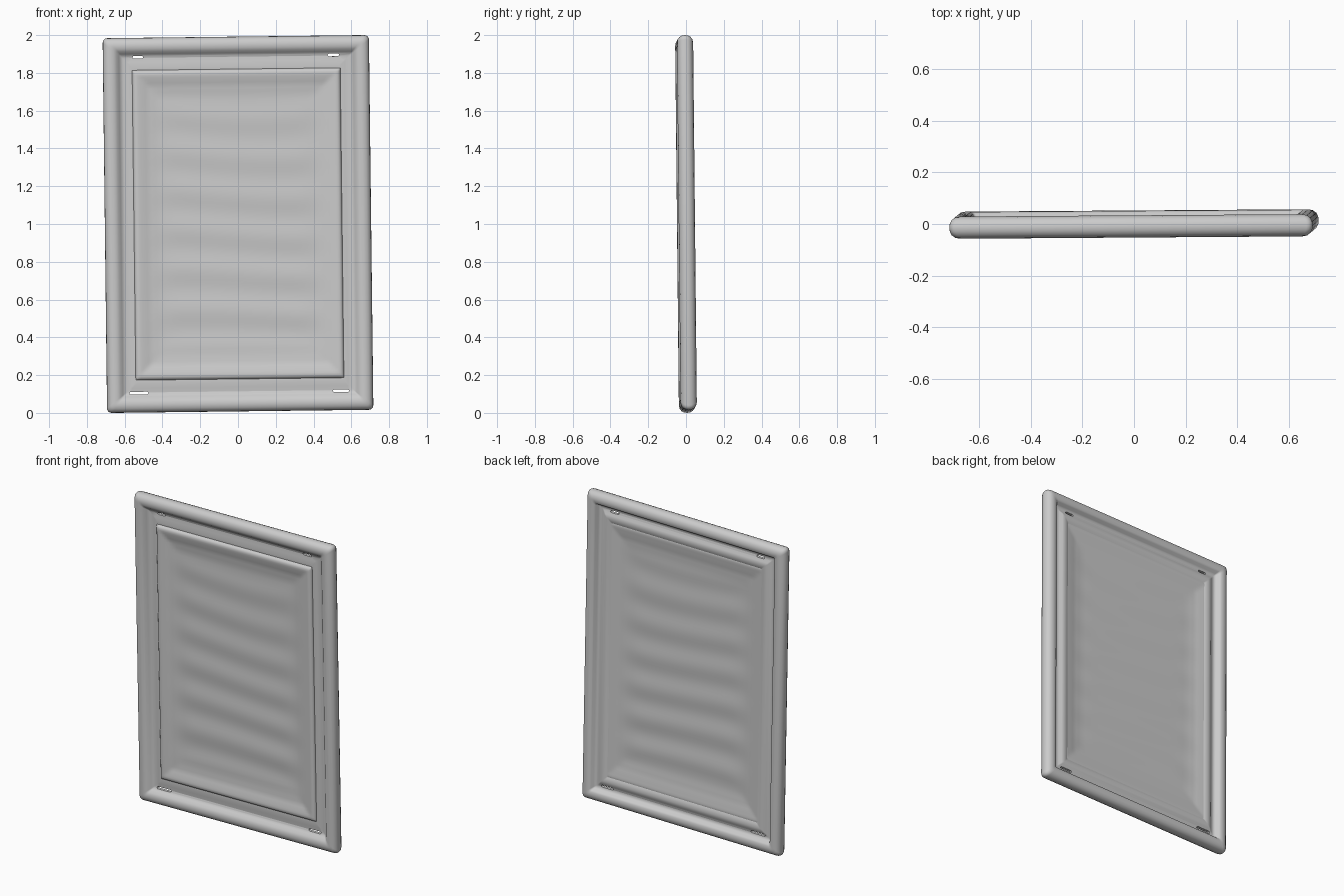
import bpy, bmesh, math
from mathutils import Matrix

if "Cube" in bpy.data.objects:
    bpy.data.objects.remove(bpy.data.objects["Cube"])

HX, HZ = 0.705, 0.992          # half size of the whole panel
# the model hangs very slightly askew
TILT = (Matrix.Translation((0, 0, 1)) @ Matrix.Rotation(0.007, 4, 'Z')
        @ Matrix.Rotation(0.010, 4, 'X') @ Matrix.Rotation(-0.012, 4, 'Y'))


def finish(name, bm, smooth=True):
    bmesh.ops.recalc_face_normals(bm, faces=bm.faces)
    me = bpy.data.meshes.new(name)
    bm.to_mesh(me)
    bm.free()
    ob = bpy.data.objects.new(name, me)
    bpy.context.collection.objects.link(ob)
    ob.matrix_world = TILT
    if smooth:
        activate(ob)
        bpy.ops.object.shade_smooth_by_angle(angle=math.radians(40))
    return ob


def activate(ob):
    bpy.ops.object.select_all(action='DESELECT')
    ob.select_set(True)
    bpy.context.view_layer.objects.active = ob


def rounded_rect(hx, hz, r, n=4):
    pts = []
    for k, (sx, sz) in enumerate([(1, 1), (-1, 1), (-1, -1), (1, -1)]):
        for i in range(n + 1):
            a = math.pi / 2 * (k + i / n)
            pts.append((sx * (hx - r) + r * math.cos(a), sz * (hz - r) + r * math.sin(a)))
    return pts


# Moulded frame: closed profile (inset from the outer edge, depth) swept round
profile = [(0.0, 0.0), (0.002, -0.015), (0.009, -0.029), (0.022, -0.039), (0.04, -0.043),
           (0.058, -0.041), (0.072, -0.034), (0.085, -0.020), (0.094, -0.011), (0.106, -0.007),
           (0.13, -0.009), (0.155, -0.013), (0.18, -0.010),
           (0.18, 0.012), (0.165, 0.020), (0.145, 0.024), (0.125, 0.021), (0.111, 0.011),
           (0.098, 0.008), (0.088, 0.009), (0.078, 0.016), (0.070, 0.034), (0.06, 0.041),
           (0.04, 0.043), (0.022, 0.039), (0.009, 0.029), (0.002, 0.015)]
bm = bmesh.new()
rings = []
for d, y in profile:
    r = max(0.006, 0.024 - d * 0.2)
    rings.append([bm.verts.new((x, y, z)) for x, z in rounded_rect(HX - d, HZ - d, r)])
for i, a in enumerate(rings):
    b = rings[(i + 1) % len(rings)]
    for j in range(len(a)):
        k = (j + 1) % len(a)
        bm.faces.new((a[j], a[k], b[k], b[j]))
frame = finish("frame", bm)

# Mounting slots through the groove
for x, z, w in [(-0.52, 0.889, 0.055), (0.515, 0.889, 0.06), (-0.535, -0.889, 0.10), (0.535, -0.889, 0.085)]:
    bm = bmesh.new()
    loop = rounded_rect(w / 2, 0.007, 0.0069)
    lo, hi = ([bm.verts.new((x + px, y, z + pz)) for px, pz in loop] for y in (-0.1, 0.1))
    bm.faces.new(lo)
    bm.faces.new(hi)
    for j in range(len(lo)):
        k = (j + 1) % len(lo)
        bm.faces.new((lo[j], lo[k], hi[k], hi[j]))
    cutter = finish("slot_cutter", bm, False)
    cutter.hide_render = True
    activate(frame)
    mod = frame.modifiers.new("slot", 'BOOLEAN')
    mod.operation, mod.object, mod.solver = 'DIFFERENCE', cutter, 'EXACT'
    bpy.context.view_layer.update()
    bpy.ops.object.modifier_apply(modifier=mod.name)
    bpy.data.objects.remove(cutter)

# Padded centre panel: raised border, recessed and rippled middle
PX, PZ = 0.553, 0.822
EDGE = [0, 0.003, 0.009, 0.018, 0.03, 0.042, 0.055, 0.07, 0.085, 0.10, 0.12, 0.14]
FRONT = [(0, -0.004), (0.003, -0.018), (0.009, -0.025), (0.018, -0.029), (0.03, -0.029),
         (0.055, -0.024), (0.085, -0.016), (0.14, -0.010)]
BACK = [(0, 0.014), (0.009, 0.016), (0.018, 0.016), (0.055, 0.011), (0.085, 0.006), (0.14, 0.002)]


def lookup(table, e):
    for (e0, y0), (e1, y1) in zip(table, table[1:]):
        if e <= e1:
            return y0 + (y1 - y0) * (e - e0) / (e1 - e0)
    return table[-1][1]


def axis(h, n):
    left = [-h + e for e in EDGE]
    mid = [-(h - 0.14) + 2 * (h - 0.14) * i / n for i in range(1, n)]
    return left + mid + [-v for v in reversed(left)]


def ripple(x, z, e):
    fade = min(1, max(0, (e - 0.05) / 0.2))
    fade = fade * fade * (3 - 2 * fade)
    wave = math.sin(2 * math.pi * (z - 0.05 * x * x) / 0.215 + 0.9 * math.sin(3.1 * x + 2 * z))
    return fade * 0.003 * wave * (1 - 0.35 * z)


bm = bmesh.new()
xs, zs = axis(PX, 24), axis(PZ, 60)
sides = []
for table in (FRONT, BACK):
    grid = []
    for x in xs:
        col = []
        for z in zs:
            e = max(0, min(PX - abs(x), PZ - abs(z)))
            col.append(bm.verts.new((x, lookup(table, e) + ripple(x, z, e), z)))
        grid.append(col)
    for i in range(len(xs) - 1):
        for j in range(len(zs) - 1):
            bm.faces.new((grid[i][j], grid[i + 1][j], grid[i + 1][j + 1], grid[i][j + 1]))
    rim = ([c[0] for c in grid] + grid[-1][1:] + [c[-1] for c in grid[-2::-1]] + grid[0][-2:0:-1])
    sides.append(rim)
f, b = sides
for j in range(len(f)):
    k = (j + 1) % len(f)
    bm.faces.new((f[j], f[k], b[k], b[j]))
finish("centre_panel", bm)
